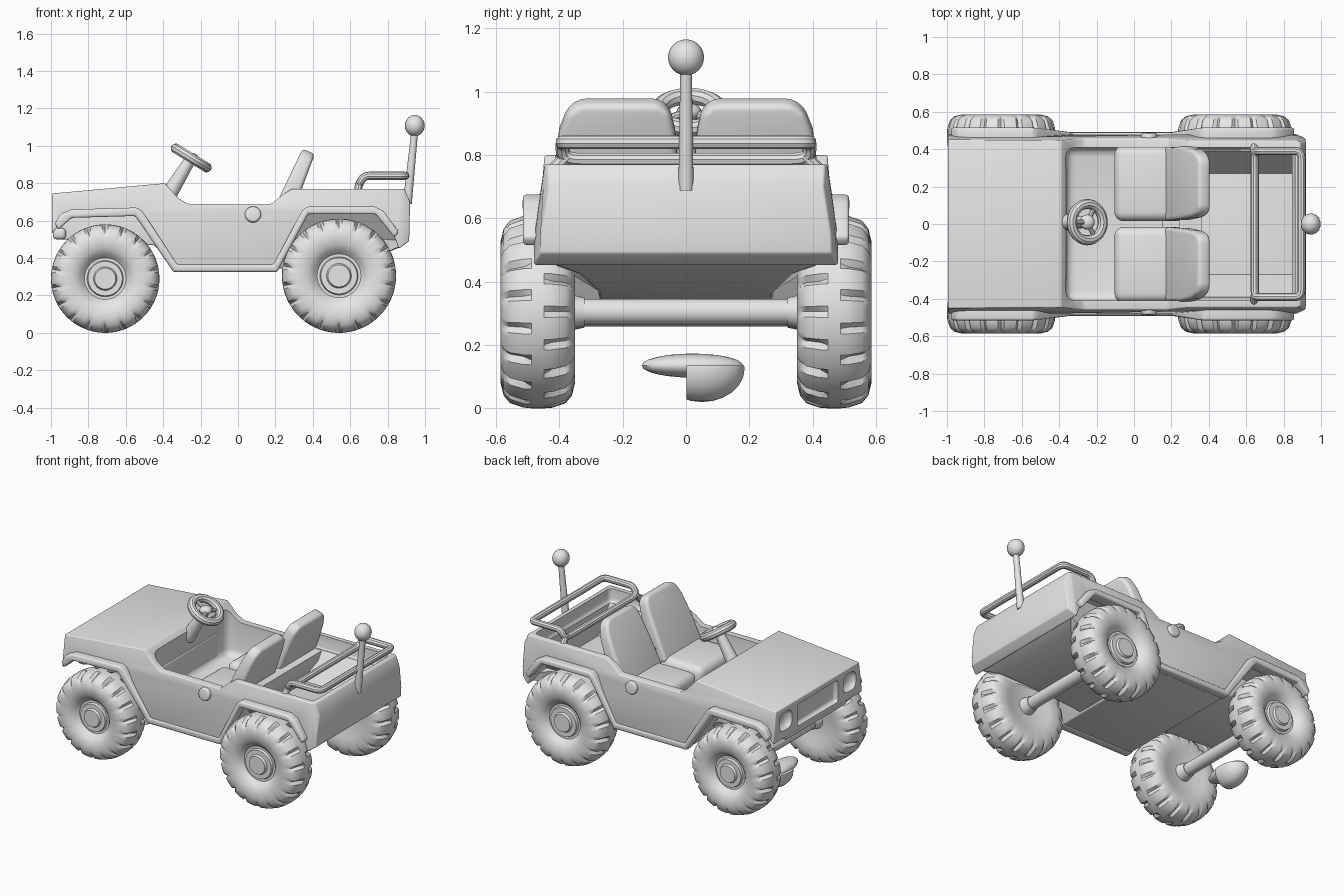
import bpy, bmesh, math
from mathutils import Vector, Matrix

if "Cube" in bpy.data.objects:
    bpy.data.objects.remove(bpy.data.objects["Cube"])

grey = bpy.data.materials.new("plain grey")
grey.diffuse_color = (0.8, 0.8, 0.8, 1)
grey.use_nodes = True
grey.node_tree.nodes["Principled BSDF"].inputs["Base Color"].default_value = grey.diffuse_color


def finish(name, bm, bevel=0, segs=3, mirror=False, mat=None):
    bmesh.ops.recalc_face_normals(bm, faces=bm.faces)
    me = bpy.data.meshes.new(name)
    bm.to_mesh(me)
    bm.free()
    if mat:
        me.transform(mat)
    me.materials.append(grey)
    ob = bpy.data.objects.new(name, me)
    bpy.context.collection.objects.link(ob)
    if bevel:
        m = ob.modifiers.new("bevel", 'BEVEL')
        m.width, m.segments, m.limit_method = bevel, segs, 'ANGLE'
    if mirror:
        m = ob.modifiers.new("mirror", 'MIRROR')
        m.use_axis = (False, True, False)
    return ob


def prism(name, pts, y0, y1, shape=None, splits=(), **kw):
    """Extrude an x-z outline from y0 to y1, split it on planes, then reshape y."""
    bm = bmesh.new()
    a = [bm.verts.new((x, y0, z)) for x, z in pts]
    b = [bm.verts.new((x, y1, z)) for x, z in pts]
    bm.faces.new(a)
    bm.faces.new(b[::-1])
    n = len(pts)
    for i in range(n):
        bm.faces.new((a[i], b[i], b[(i + 1) % n], a[(i + 1) % n]))
    for co, no in splits:
        bmesh.ops.bisect_plane(bm, geom=bm.verts[:] + bm.edges[:] + bm.faces[:], plane_co=co, plane_no=no)
    if shape:
        for v in bm.verts:
            v.co.y = shape(v.co)
    return finish(name, bm, **kw)


def box(name, x0, x1, y0, y1, z0, z1, **kw):
    return prism(name, [(x0, z0), (x1, z0), (x1, z1), (x0, z1)], y0, y1, **kw)


def rod(name, p, q, r0, r1, segs=20, **kw):
    p, q = Vector(p), Vector(q)
    bm = bmesh.new()
    mat = Matrix.Translation((p + q) / 2) @ (q - p).to_track_quat('Z', 'Y').to_matrix().to_4x4()
    bmesh.ops.create_cone(bm, cap_ends=True, segments=segs, radius1=r0, radius2=r1,
                          depth=(q - p).length, matrix=mat)
    return finish(name, bm, **kw)


def ball(name, c, size, cuts=()):
    bm = bmesh.new()
    bmesh.ops.create_uvsphere(bm, u_segments=20, v_segments=12, radius=1,
                              matrix=Matrix.Translation(c) @ Matrix.Diagonal((*size, 1)))
    for co, no in cuts:
        g = bm.verts[:] + bm.edges[:] + bm.faces[:]
        r = bmesh.ops.bisect_plane(bm, geom=g, plane_co=co, plane_no=no, clear_outer=True)
        bmesh.ops.edgeloop_fill(bm, edges=[e for e in r["geom_cut"] if isinstance(e, bmesh.types.BMEdge)])
    return finish(name, bm)


# body: one side outline with both wheel arches, leaning inward at the top and the tail
def lean(co):
    top = 0.07 * min(1, max(0, (co.z - 0.55) / 0.22))
    return co.y * (1 - top) * (1 - 0.05 * max(0, (co.x - 0.87) / 0.05))


outline = [(-0.995, 0.53), (-0.995, 0.745), (-0.39, 0.80), (-0.32, 0.72), (-0.27, 0.69),
           (0.18, 0.69), (0.24, 0.74), (0.29, 0.77), (0.89, 0.77), (0.92, 0.70), (0.915, 0.49),
           (0.86, 0.45), (0.83, 0.53), (0.74, 0.64), (0.37, 0.64), (0.20, 0.33), (-0.34, 0.33),
           (-0.54, 0.63), (-0.92, 0.62)]
body = prism("body", outline, -0.48, 0.48, lean, bevel=0.025,
             splits=[((0, 0, 0.55), (0, 0, 1)), ((0.87, 0, 0), (1, 0, 0))])


# openings: cockpit, bed with sloping sides, grille and headlight pits
def slope(co):
    return math.copysign(0.25 if co.z < 0.5 else 0.39, co.y)


cutters = [
    box("cockpit_cutter", -0.365, 0.24, -0.41, 0.41, 0.45, 1.1, bevel=0.05),
    box("rear_opening_cutter", 0.15, 0.86, -0.41, 0.41, 0.675, 1.1, bevel=0.03),
    box("bed_cutter", 0.36, 0.85, -0.28, 0.28, 0.47, 0.68, shape=slope),
    box("grille_cutter", -1.1, -0.965, -0.22, 0.22, 0.56, 0.71, bevel=0.02),
    box("left_light_cutter", -1.1, -0.955, 0.275, 0.415, 0.585, 0.71, bevel=0.045),
    box("right_light_cutter", -1.1, -0.955, -0.415, -0.275, 0.585, 0.71, bevel=0.045)]
for c in cutters:
    c.hide_render = True
    m = body.modifiers.new("cut", 'BOOLEAN')
    m.operation, m.solver, m.object = 'DIFFERENCE', 'EXACT', c


# chassis between the wheels, flaring out under the tail
def flare(co):
    w = 0.44 if co.x > 0.84 else 0.33 if co.x > 0.7 else 0.27 if co.z < 0.45 else 0.30
    return math.copysign(w, co.y)


prism("rear_chassis", [(0.15, 0.335), (0.45, 0.37), (0.79, 0.425), (0.87, 0.46), (0.89, 0.50),
                       (0.79, 0.50), (0.15, 0.50)], -1, 1, flare, bevel=0.008)
prism("bed_side", [(0.30, 0.47), (0.86, 0.47), (0.86, 0.68), (0.30, 0.68)], 0, 0.03,
      lambda c: c.y + (0.25 if c.z < 0.5 else 0.39), mirror=True)
prism("front_chassis", [(-0.95, 0.50), (-0.45, 0.47), (-0.36, 0.38), (-0.36, 0.64), (-0.95, 0.63)],
      -0.30, 0.30, bevel=0.01)
box("front_bumper", -0.99, -0.92, -0.33, 0.33, 0.50, 0.56, bevel=0.02)

# raised trim following the arches and the sill
upper = [(-0.98, 0.585), (-0.95, 0.635), (-0.89, 0.66), (-0.54, 0.67), (-0.51, 0.65), (-0.325, 0.365),
         (0.19, 0.365), (0.34, 0.65), (0.37, 0.675), (0.73, 0.675), (0.78, 0.65), (0.86, 0.54)]
lower = [(0.835, 0.51), (0.735, 0.635), (0.375, 0.635), (0.21, 0.325), (-0.345, 0.325),
         (-0.55, 0.625), (-0.89, 0.615), (-0.96, 0.55)]
prism("fender_trim", upper + lower, 0.43, 0.515,
      lambda c: 0.49 if c.y > 0.45 and c.z < 0.4 else c.y, bevel=0.012, mirror=True)
rod("fuel_cap", (0.08, 0.44, 0.63), (0.08, 0.487, 0.635), 0.048, 0.04, bevel=0.008, mirror=True)

# seats: cushion and reclining back with rounded shoulders
box("seat_cushion", -0.105, 0.30, 0.015, 0.42, 0.44, 0.62, bevel=0.05, segs=4, mirror=True)
recline = Matrix(((0, -0.92, 0.391, 0.21), (1, 0, 0, 0.215), (0, 0.391, 0.92, 0.575), (0, 0, 0, 1)))
prism("seat_back", [(-0.2, 0), (0.2, 0), (0.2, 0.2), (0.185, 0.33), (0.16, 0.40), (0.12, 0.43),
                    (-0.13, 0.43), (-0.165, 0.40), (-0.18, 0.33), (-0.19, 0.2)], -0.055, 0.055,
      lambda c: c.y * (1 - 0.35 * c.z / 0.43), bevel=0.022, segs=4, mirror=True, mat=recline)

# steering wheel and column
axis = Vector((0.52, 0, 0.85)).normalized()
centre = Vector((-0.25, 0.01, 0.935))
turn = Matrix.Translation(centre) @ axis.to_track_quat('Z', 'Y').to_matrix().to_4x4()
bm = bmesh.new()
rings = []
for i in range(32):
    a = 2 * math.pi * i / 32
    rings.append([bm.verts.new(turn @ Vector(((0.097 + 0.027 * math.cos(t)) * math.cos(a),
                  (0.097 + 0.027 * math.cos(t)) * math.sin(a), 0.027 * math.sin(t))))
                  for t in (2 * math.pi * k / 10 for k in range(10))])
for i in range(32):
    p, q = rings[i], rings[(i + 1) % 32]
    for k in range(10):
        bm.faces.new((p[k], q[k], q[(k + 1) % 10], p[(k + 1) % 10]))
finish("steering_wheel", bm)
rod("steering_column", centre - axis * 0.26, centre - axis * 0.01, 0.045, 0.03)
ball("steering_hub", centre, (0.04, 0.04, 0.028))
for k in range(3):
    a = math.pi / 2 + k * 2 * math.pi / 3
    rod("steering_spoke", centre, turn @ Vector((0.1 * math.cos(a), 0.1 * math.sin(a), 0)), 0.015, 0.012, 10)

# rear rack: one rounded tube loop on two short legs
cu = bpy.data.curves.new("rack", 'CURVE')
cu.dimensions, cu.bevel_depth, cu.bevel_resolution = '3D', 0.022, 3
half = [(0.645, 0.30, 0.785), (0.645, 0.36, 0.785), (0.65, 0.39, 0.80), (0.675, 0.39, 0.84),
        (0.73, 0.39, 0.84), (0.83, 0.39, 0.84), (0.895, 0.39, 0.84), (0.895, 0.31, 0.84)]
loop = half + [(x, -y, z) for x, y, z in reversed(half)]
for path, closed in ((loop, True), ([(0.65, 0.37, 0.80), (0.64, 0.40, 0.77), (0.64, 0.43, 0.74)], False),
                     ([(0.65, -0.37, 0.80), (0.64, -0.40, 0.77), (0.64, -0.43, 0.74)], False)):
    s = cu.splines.new('NURBS')
    s.points.add(len(path) - 1)
    for pt, co in zip(s.points, path):
        pt.co = (*co, 1)
    s.order_u, s.resolution_u = 3, 4
    s.use_cyclic_u, s.use_endpoint_u = closed, not closed
cu.materials.append(grey)
bpy.context.collection.objects.link(bpy.data.objects.new("rear_rack", cu))

# antenna
rod("antenna_rod", (0.905, 0, 0.69), (0.945, 0, 1.08), 0.024, 0.018)
ball("antenna_ball", (0.945, 0, 1.108), (0.053, 0.057, 0.057))

# wheels: (offset, radius, notched) rings, with narrow staggered notches on the shoulders
section = [(-0.09, 0.0, 0), (-0.09, 0.10, 0), (-0.112, 0.16, 0), (-0.117, 0.22, 0), (-0.108, 0.258, 1),
           (-0.088, 0.283, 1), (-0.045, 0.298, 1), (-0.02, 0.30, 0), (0.02, 0.30, 0), (0.045, 0.298, 1),
           (0.088, 0.283, 1), (0.108, 0.258, 1), (0.117, 0.22, 0), (0.112, 0.165, 0), (0.09, 0.135, 0),
           (0.068, 0.115, 0), (0.068, 0.10, 0), (0.085, 0.095, 0), (0.085, 0.065, 0), (0.10, 0.058, 0),
           (0.10, 0.0, 0)]


def wheel(name, cx, radius):
    bm = bmesh.new()
    n, k = 108, radius / 0.30
    rows = []
    for off, r, notch in section:
        row = []
        for i in range(n):
            phase = (i + (3 if off > 0 else 0)) % 6
            rr = (r - (0.02 if notch and phase == 0 else 0)) * k
            a = 2 * math.pi * i / n
            row.append(bm.verts.new((cx + rr * math.cos(a), 0.468 + off, radius + rr * math.sin(a))))
        rows.append(row)
    for p, q in zip(rows, rows[1:]):
        for i in range(n):
            j = (i + 1) % n
            bm.faces.new((p[i], p[j], q[j], q[i]))
    bmesh.ops.remove_doubles(bm, verts=bm.verts, dist=1e-5)
    finish(name, bm, mirror=True)


wheel("front_wheels", -0.71, 0.29)
wheel("rear_wheels", 0.54, 0.305)
for name, x, z in (("front_axle", -0.71, 0.30), ("rear_axle", 0.54, 0.305)):
    rod(name, (x, -0.4, z), (x, 0.4, z), 0.041, 0.041)
    rod(name + "_collar", (x, 0.32, z), (x, 0.39, z), 0.045, 0.06, mirror=True)

# bowl and leaf under the front axle
ball("under_bowl", (-0.73, 0.05, 0.125), (0.09, 0.135, 0.105),
     cuts=[((0, 0, 0.135), (0, 0, 1)), ((0, 0.002, 0), (0, -1, 0))])
ball("under_leaf", (-0.73, 0.02, 0.135), (0.07, 0.16, 0.038))

# bake modifiers, drop cutters, smooth the soft surfaces
bpy.ops.object.select_all(action='DESELECT')
for ob in bpy.context.scene.objects:
    if ob not in cutters:
        ob.select_set(True)
        bpy.context.view_layer.objects.active = ob
bpy.ops.object.convert(target='MESH')
bpy.ops.object.shade_smooth_by_angle(angle=math.radians(35))
for c in cutters:
    bpy.data.objects.remove(c)
